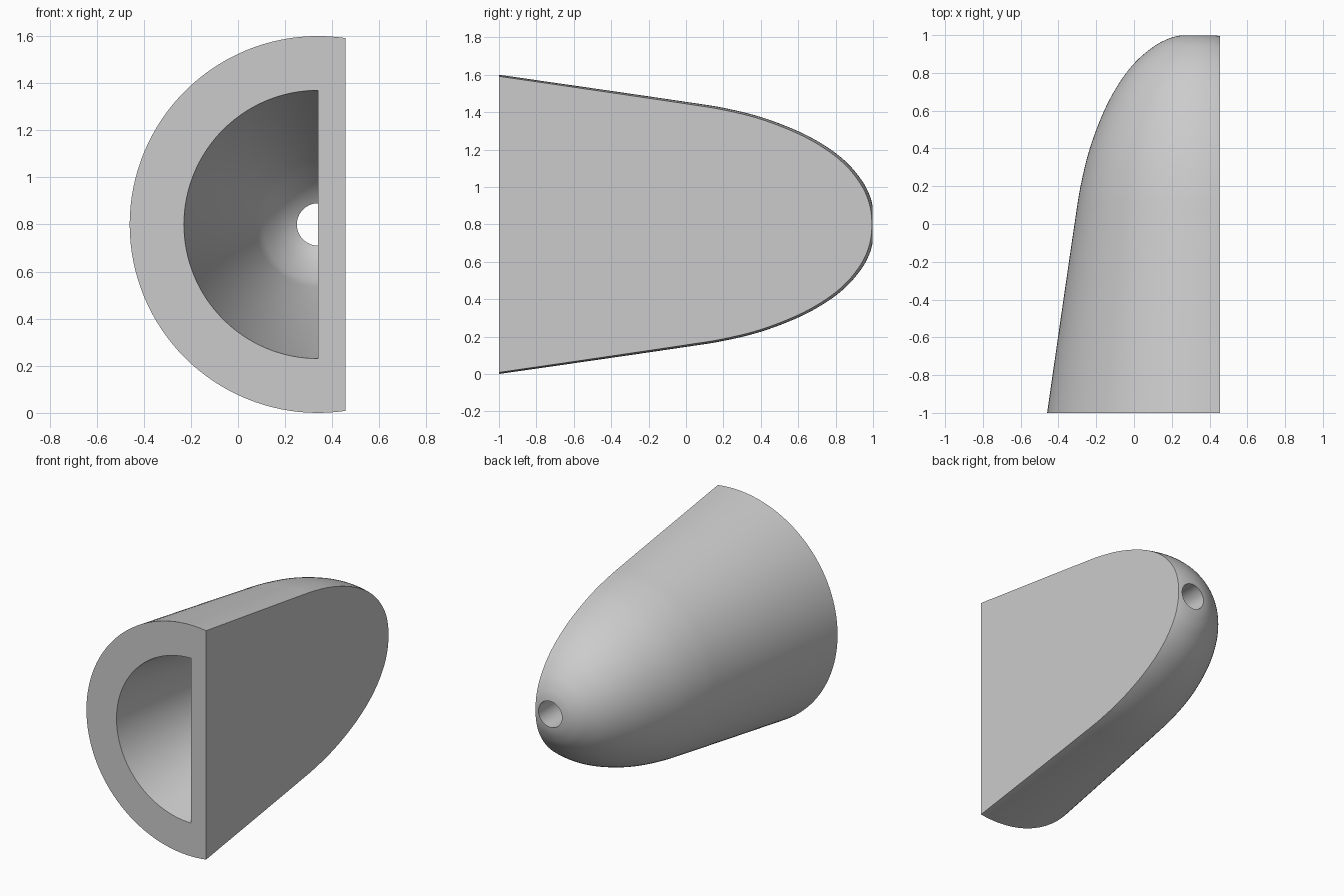
import bpy, bmesh, math
from mathutils import Vector, Matrix

if "Cube" in bpy.data.objects:
    bpy.data.objects.remove(bpy.data.objects["Cube"])

AXIS_X, AXIS_Z = 0.34, 0.80
SEGMENTS = 128

grey = bpy.data.materials.new("light grey")
grey.diffuse_color = (0.6, 0.6, 0.6, 1)
grey.use_nodes = True
grey.node_tree.nodes["Principled BSDF"].inputs["Base Color"].default_value = grey.diffuse_color


def smooth_profile(points, steps=6):
    """Catmull-Rom curve through (y, radius) points."""
    pts = [Vector(p) for p in points]
    ext = [2 * pts[0] - pts[1]] + pts + [2 * pts[-1] - pts[-2]]
    out = []
    for i in range(1, len(ext) - 2):
        a, b, c, d = ext[i - 1:i + 3]
        for k in range(steps):
            t = k / steps
            out.append(0.5 * (2 * b + (c - a) * t + (2 * a - 5 * b + 4 * c - d) * t ** 2
                              + (3 * b - a - 3 * c + d) * t ** 3))
    return out + [pts[-1]]


def revolved(name, profile, cut_x=None):
    """Solid of revolution about the lengthwise axis, optionally sliced flat at cut_x."""
    bm = bmesh.new()
    rings = []
    for y, r in profile:
        rings.append([bm.verts.new((AXIS_X + r * math.cos(a), y, AXIS_Z + r * math.sin(a)))
                      for a in (2 * math.pi * i / SEGMENTS for i in range(SEGMENTS))])
    for p, q in zip(rings, rings[1:]):
        for i in range(SEGMENTS):
            j = (i + 1) % SEGMENTS
            bm.faces.new((p[i], p[j], q[j], q[i]))
    bm.faces.new(rings[0])
    bm.faces.new(rings[-1])
    if cut_x is not None:
        res = bmesh.ops.bisect_plane(bm, geom=bm.verts[:] + bm.edges[:] + bm.faces[:], dist=1e-5,
                                     plane_co=(cut_x, 0, 0), plane_no=(1, 0, 0), clear_outer=True)
        edges = [e for e in res["geom_cut"] if isinstance(e, bmesh.types.BMEdge)]
        bmesh.ops.contextual_create(bm, geom=edges)
    bmesh.ops.recalc_face_normals(bm, faces=bm.faces[:])
    mesh = bpy.data.meshes.new(name)
    bm.to_mesh(mesh)
    bm.free()
    mesh.materials.append(grey)
    ob = bpy.data.objects.new(name, mesh)
    bpy.context.collection.objects.link(ob)
    return ob


# Outer shell: tapering body with a rounded nose, sliced flat on the right
outer = smooth_profile([(-1, 0.80), (-0.5, 0.728), (0, 0.655), (0.2, 0.623), (0.4, 0.574),
                        (0.6, 0.498), (0.75, 0.416), (0.86, 0.33), (0.94, 0.235),
                        (0.98, 0.16), (0.997, 0.1), (1.0, 0.05)])
shell = revolved("half_shell", outer, 0.456)

# Hollow: straight taper ending in a shallow dome
cavity = revolved("cavity_cutter", [(-1.2, 0.609), (0.55, 0.265), (0.60, 0.238), (0.65, 0.205),
                                    (0.70, 0.165), (0.74, 0.122), (0.765, 0.08)], AXIS_X)

# Small round hole through the nose
hole = revolved("nose_hole_cutter", [(0.72, 0.09), (1.2, 0.09)])

for cutter in (cavity, hole):
    cutter.hide_render = True
    mod = shell.modifiers.new(cutter.name, 'BOOLEAN')
    mod.operation = 'DIFFERENCE'
    mod.solver = 'EXACT'
    mod.object = cutter

# Apply the cuts and shade
bpy.context.view_layer.update()
result = bpy.data.meshes.new_from_object(shell.evaluated_get(bpy.context.evaluated_depsgraph_get()))
shell.modifiers.clear()
shell.data = result
for cutter in (cavity, hole):
    bpy.data.objects.remove(cutter)
bpy.context.view_layer.objects.active = shell
shell.select_set(True)
bpy.ops.object.shade_smooth_by_angle(angle=math.radians(30))
